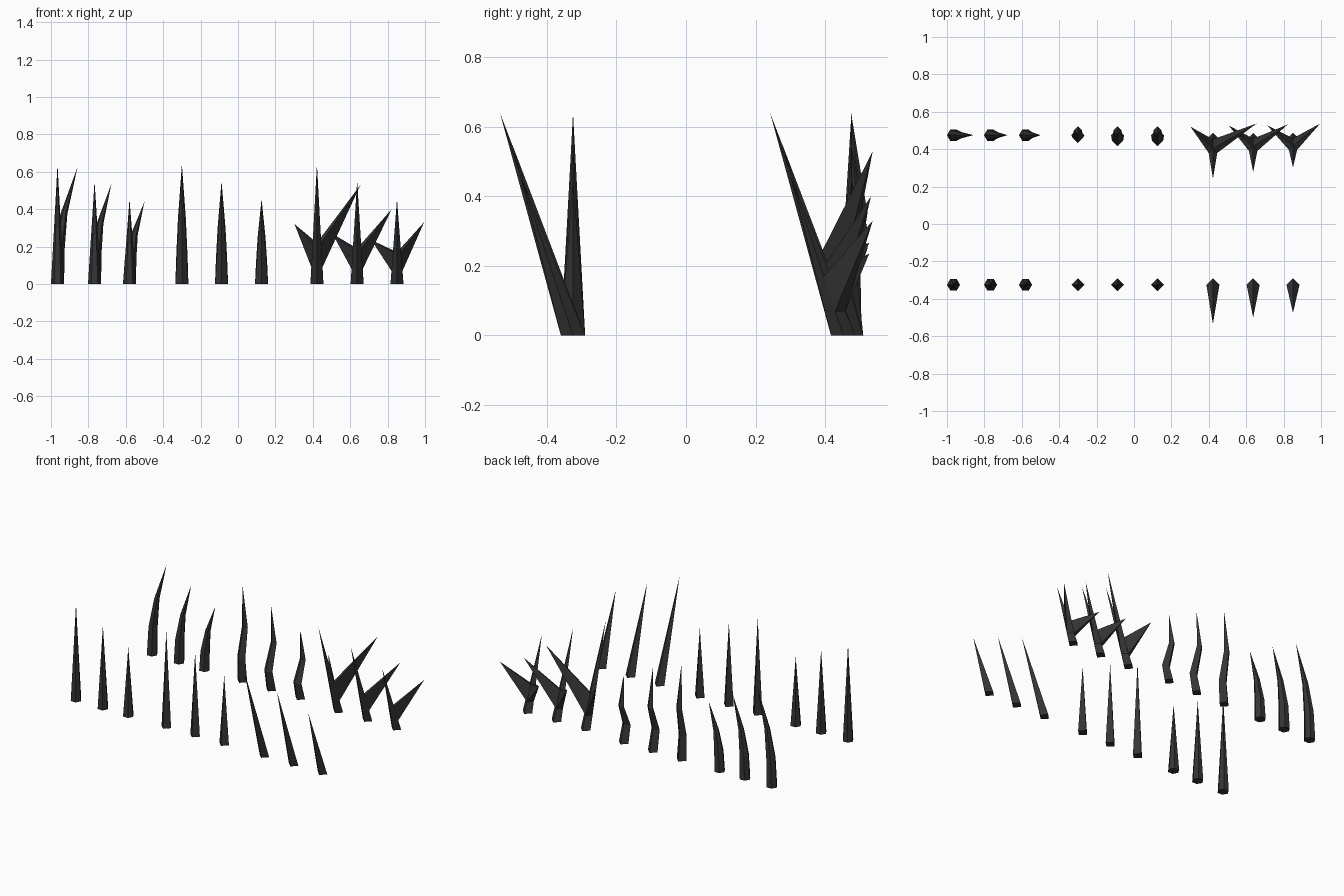
import bpy, bmesh
from math import cos, sin, tau

if "Cube" in bpy.data.objects:
    bpy.data.objects.remove(bpy.data.objects["Cube"])

mat = bpy.data.materials.new("charcoal")
mat.diffuse_color = (0.035, 0.035, 0.035, 1)
mat.use_nodes = True
mat.node_tree.nodes["Principled BSDF"].inputs["Base Color"].default_value = mat.diffuse_color


def spike(name, sides, x, y, path, branches=None):
    """Spike through (dx, dy, z, radius) rings; the last path point is the tip."""
    bm = bmesh.new()
    rings = []
    for dx, dy, z, r in path[:-1]:
        rings.append([bm.verts.new((dx + r * cos(tau * i / sides),
                                    dy + r * sin(tau * i / sides), z))
                      for i in range(sides)])
    tip = bm.verts.new(path[-1][:3])
    bm.faces.new(rings[0][::-1])
    branches = branches or {}
    for k, (a, b) in enumerate(zip(rings, rings[1:])):
        for i in range(sides):
            j = (i + 1) % sides
            quad = [a[i], a[j], b[j], b[i]]
            if k == 1 and i in branches:
                # side face pulled out into a prong
                p = bm.verts.new(branches[i])
                for m in range(4):
                    bm.faces.new((quad[m], quad[(m + 1) % 4], p))
            else:
                bm.faces.new(quad)
    last = rings[-1]
    for i in range(sides):
        bm.faces.new((last[i], last[(i + 1) % sides], tip))
    bmesh.ops.recalc_face_normals(bm, faces=bm.faces)
    mesh = bpy.data.meshes.new(name)
    bm.to_mesh(mesh)
    bm.free()
    mesh.materials.append(mat)
    ob = bpy.data.objects.new(name, mesh)
    ob.location = (x, y, 0)
    bpy.context.collection.objects.link(ob)


R = 0.035
FRONT, BACK, BRANCH = -0.325, 0.475, 0.452
sizes = ("large", "medium", "small")
heights = (0.64, 0.55, 0.455)
hex_x = (-0.965, -0.767, -0.58)
square_x = (-0.30, -0.088, 0.126)
lean_x = (0.422, 0.637, 0.85)
leans = (0.21, 0.175, 0.15)
dips = (-0.012, -0.03, -0.03)
bends = (0.107, 0.09, 0.08)
# prong tips relative to each trunk: right, then left
right_tips = ((0.233, 0.085, 0.53), (0.185, 0.08, 0.40), (0.145, 0.085, 0.33))
left_tips = ((-0.12, 0.068, 0.32), (-0.131, 0.075, 0.267), (-0.137, 0.075, 0.235))
collars = ((0.09, 0.22), (0.08, 0.19), (0.07, 0.17))

for n, (size, h) in enumerate(zip(sizes, heights)):
    # front row: straight six-sided, straight four-sided, leaning four-sided
    spike(f"hex_spike_{size}", 6, hex_x[n], FRONT, [(0, 0, 0, R), (0, 0, h, 0)])
    spike(f"square_spike_{size}", 4, square_x[n], FRONT, [(0, 0, 0, R), (0, 0, h, 0)])
    lean = leans[n]
    spike(f"leaning_spike_{size}", 4, lean_x[n], FRONT, [(0, 0, 0, R), (0, -lean, h, 0)])

    # back row: curved six-sided
    t = h - 0.015
    b = bends[n]
    spike(f"curved_spike_{size}", 6, hex_x[n], BACK,
          [(0, 0, 0, R), (b * 0.07, 0, t * 0.3, R * 0.88),
           (b * 0.32, 0, t * 0.6, R * 0.53), (b, 0, t, 0)])

    # back row: zigzag four-sided
    spike(f"zigzag_spike_{size}", 4, square_x[n], BACK,
          [(0, 0, 0, R), (0, dips[n], h * 0.25, R * 0.85),
           (0, 0.026, h * 0.55, R * 0.6), (0, 0, h, 0)])

    # back row: leaning trunk with two prongs
    ring = [(0, -lean * z / h, z, R * (1 - z / h)) for z in (0, *collars[n])]
    spike(f"branched_spike_{size}", 4, lean_x[n], BRANCH,
          ring + [(0, -lean, h, 0)], {0: right_tips[n], 1: left_tips[n]})
